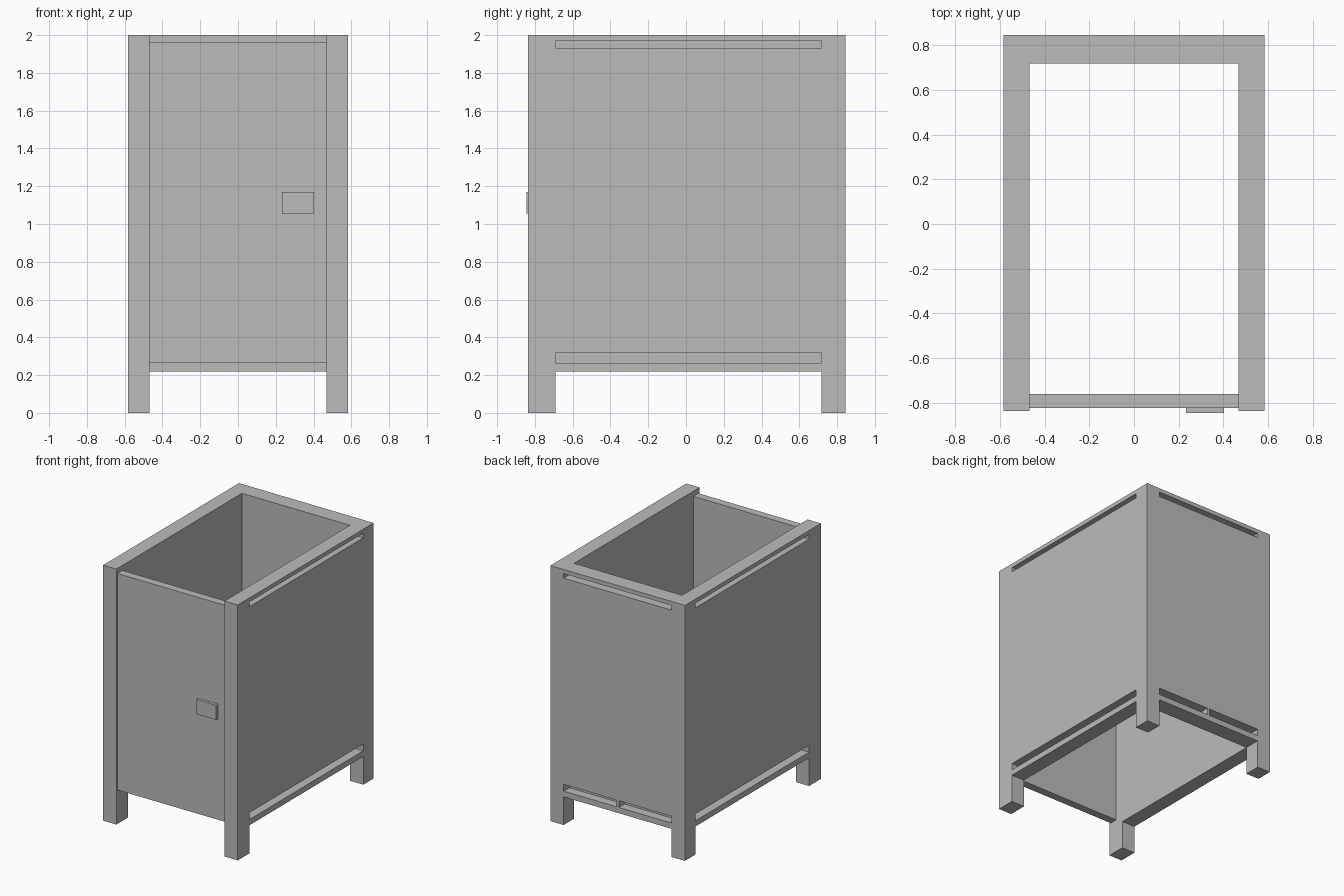
import bpy

if "Cube" in bpy.data.objects:
    bpy.data.objects.remove(bpy.data.objects["Cube"])

W, WI = 0.583, 0.468            # outer and inner half widths
YF, YB = -0.836, 0.845          # front and back of the frame
LF, LB = -0.69, 0.717           # inner edges of front and back legs
GROOVE = 0.07                   # depth of the blind grooves

grey = bpy.data.materials.new("plain_grey")
grey.diffuse_color = (0.5, 0.5, 0.5, 1)
grey.use_nodes = True
grey.node_tree.nodes["Principled BSDF"].inputs["Base Color"].default_value = grey.diffuse_color


def box(name, x, y, z):
    verts = [(a, b, c) for a in x for b in y for c in z]
    faces = [(0, 1, 3, 2), (4, 6, 7, 5), (0, 4, 5, 1),
             (2, 3, 7, 6), (0, 2, 6, 4), (1, 5, 7, 3)]
    me = bpy.data.meshes.new(name)
    me.from_pydata(verts, [], faces)
    me.materials.append(grey)
    ob = bpy.data.objects.new(name, me)
    bpy.context.collection.objects.link(ob)
    return ob


# Frame: one solid block, carved into walls and legs
frame = box("cabinet_frame", (-W, W), (YF, YB), (0, 2))

cutters = [
    box("inside_cutter", (-WI, WI), (-1, LB), (-1, 3)),
    box("side_gap_cutter", (-1, 1), (LF, LB), (-1, 0.22)),
    box("back_gap_cutter", (-WI, WI), (0.5, 1), (-1, 0.22)),
]

# Grooves near top and bottom of the side and back walls
for z in ((0.265, 0.318), (1.932, 1.968)):
    for x in ((-1, -W + GROOVE), (W - GROOVE, 1)):
        cutters.append(box("side_groove_cutter", x, (LF, LB), z))
    # the lower back groove is split by a small central divider
    spans = ((-WI, -0.01), (0.01, WI)) if z[0] < 1 else ((-WI, WI),)
    for x in spans:
        cutters.append(box("back_groove_cutter", x, (YB - GROOVE, 1), z))

for c in cutters:
    c.hide_render = True
    m = frame.modifiers.new("cut", 'BOOLEAN')
    m.operation, m.solver, m.object = 'DIFFERENCE', 'EXACT', c

# Bake the cuts and remove the cutters
dg = bpy.context.evaluated_depsgraph_get()
baked = bpy.data.meshes.new_from_object(frame.evaluated_get(dg))
frame.modifiers.clear()
frame.data = baked
for c in cutters:
    bpy.data.objects.remove(c)

# Door and its latch plate
box("door", (-WI, WI), (-0.822, -0.76), (0.265, 1.96))
box("door_latch", (0.232, 0.403), (-0.845, -0.822), (1.055, 1.17))
